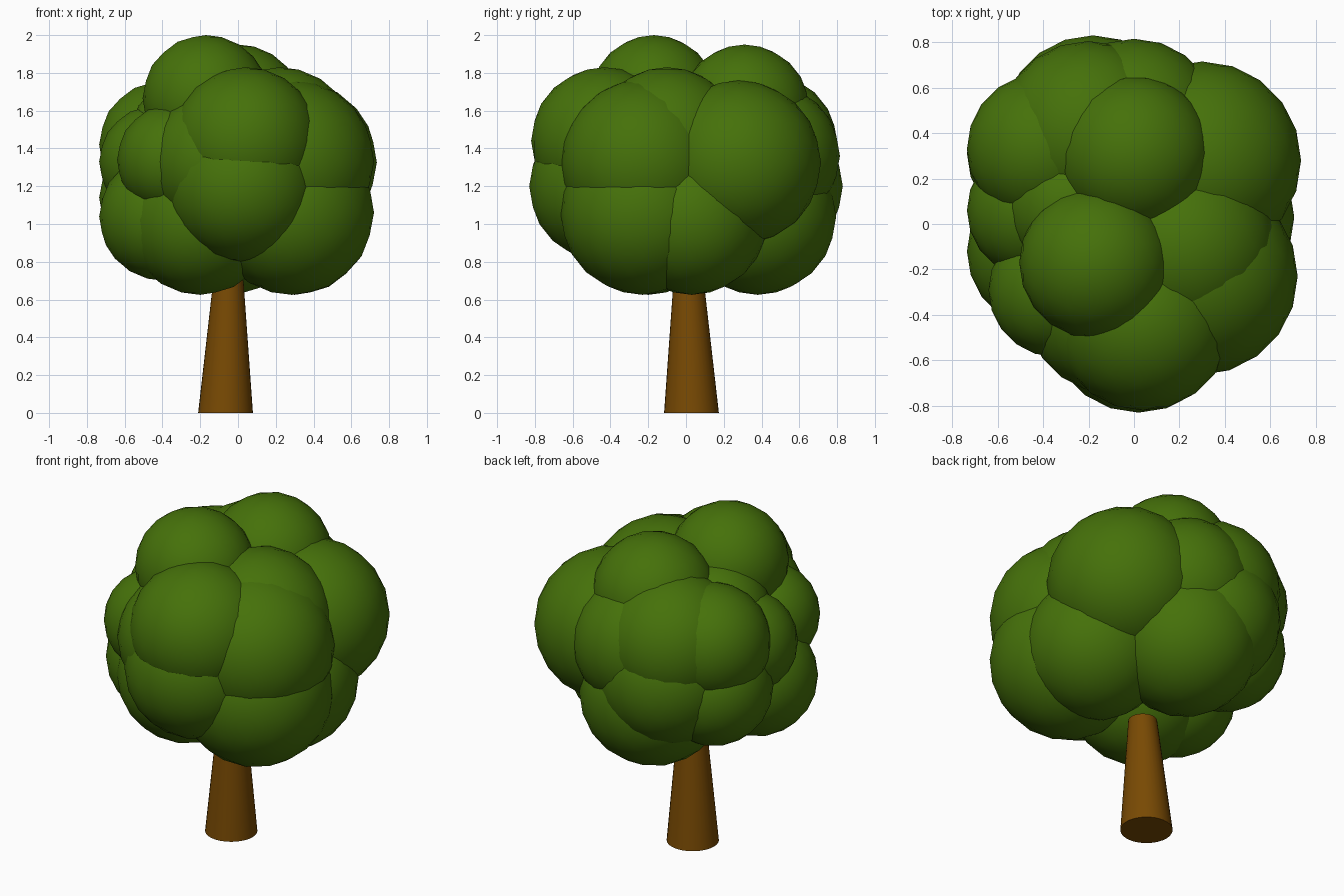
import bpy, bmesh
from mathutils import Matrix

if "Cube" in bpy.data.objects:
    bpy.data.objects.remove(bpy.data.objects["Cube"])


def material(name, color):
    m = bpy.data.materials.new(name)
    m.diffuse_color = color
    m.use_nodes = True
    m.node_tree.nodes["Principled BSDF"].inputs["Base Color"].default_value = m.diffuse_color
    return m


def finish(bm, name, mat):
    mesh = bpy.data.meshes.new(name)
    bm.to_mesh(mesh)
    bm.free()
    obj = bpy.data.objects.new(name, mesh)
    mesh.materials.append(mat)
    bpy.context.collection.objects.link(obj)
    bpy.ops.object.select_all(action='DESELECT')
    obj.select_set(True)
    bpy.context.view_layer.objects.active = obj
    bpy.ops.object.shade_smooth_by_angle()
    return obj


leaf = material("leaf_green", (0.06, 0.165, 0.003, 1))
bark = material("bark_brown", (0.19, 0.068, 0.001, 1))

# Trunk: tapered, slightly leaning cylinder that ends just inside the crown
bm = bmesh.new()
bmesh.ops.create_cone(bm, cap_ends=True, segments=32, radius1=0.145,
                      radius2=0.08, depth=0.7,
                      matrix=Matrix.Translation((-0.066, 0.029, 0.35)))
for v in bm.verts:
    if v.co.z > 0.5:
        v.co.x += 0.015
        v.co.y -= 0.015
finish(bm, "trunk", bark)

# Crown: overlapping leaf balls (x, y, z, radius)
puffs = [
    # top
    (-0.17, -0.17, 1.665, 0.335), (0.00, 0.31, 1.605, 0.345),
    # right side
    (0.30, 0.28, 1.325, 0.435), (0.285, -0.23, 1.33, 0.435),
    (0.285, -0.23, 1.06, 0.435), (0.22, -0.10, 1.42, 0.41),
    (0.30, 0.03, 1.03, 0.405),
    # front
    (0.04, -0.43, 1.44, 0.39), (0.02, -0.43, 1.20, 0.40),
    (-0.10, -0.37, 1.33, 0.375),
    (-0.345, -0.29, 1.34, 0.295), (-0.20, -0.20, 1.02, 0.395),
    # left side
    (-0.395, -0.12, 1.04, 0.34), (-0.44, 0.06, 1.33, 0.295),
    (-0.27, 0.08, 1.47, 0.30), (-0.40, 0.33, 1.42, 0.335),
    (-0.40, 0.31, 1.14, 0.335),
    # back
    (0.00, 0.43, 1.36, 0.385), (-0.20, 0.41, 1.41, 0.395),
    (-0.18, 0.43, 1.20, 0.40), (-0.05, 0.38, 1.04, 0.415),
]
for i, (x, y, z, r) in enumerate(puffs):
    bm = bmesh.new()
    bmesh.ops.create_icosphere(bm, subdivisions=3, radius=r,
                               matrix=Matrix.Translation((x, y, z)))
    finish(bm, f"leaf_puff_{i + 1}", leaf)
